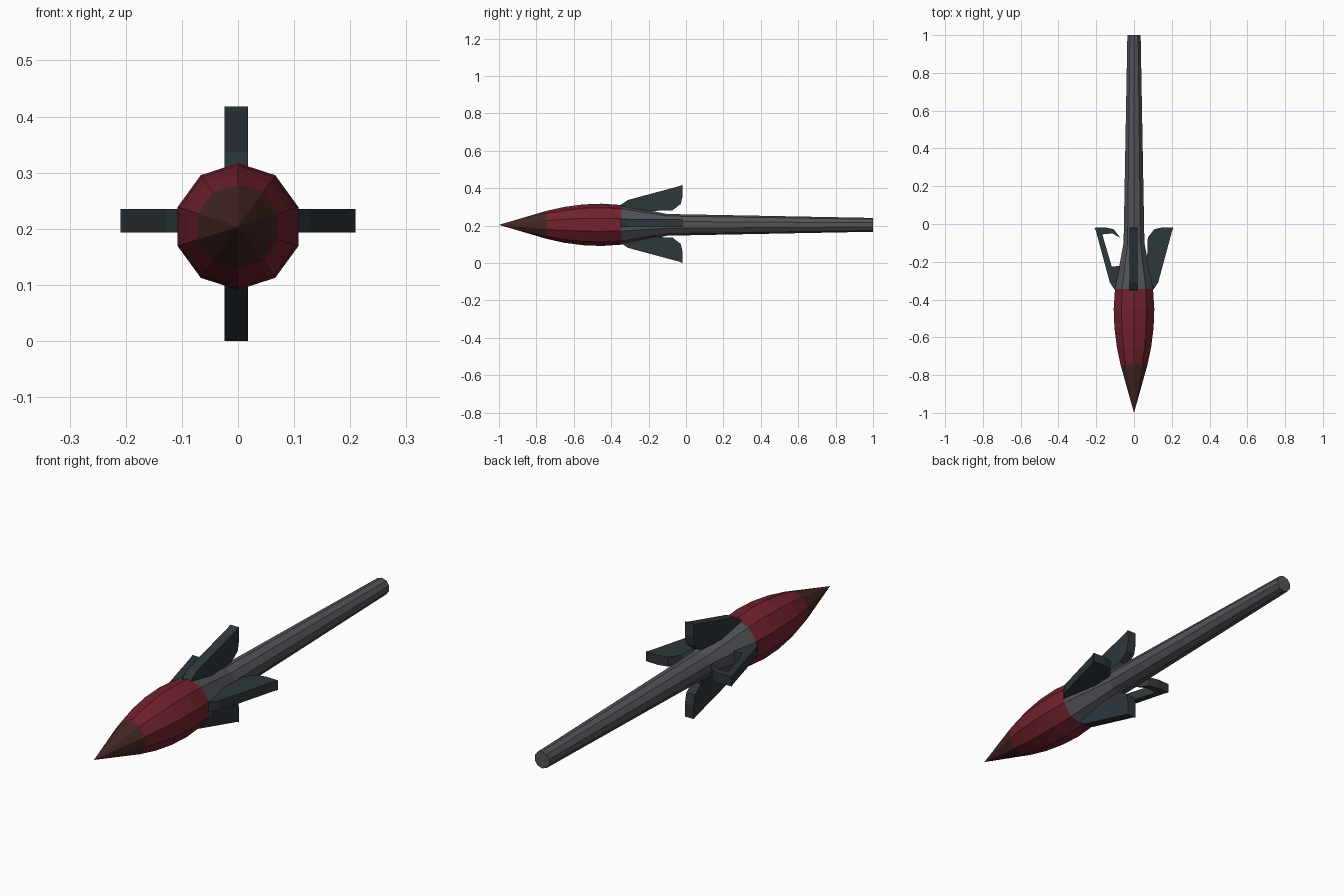
import bpy, bmesh, math
from mathutils import Vector

if "Cube" in bpy.data.objects:
    bpy.data.objects.remove(bpy.data.objects["Cube"])

AXIS_Z = 0.204   # height of the long axis
SIDES = 10


def material(name, rgb):
    m = bpy.data.materials.new(name)
    m.diffuse_color = (*rgb, 1)
    m.use_nodes = True
    m.node_tree.nodes["Principled BSDF"].inputs["Base Color"].default_value = m.diffuse_color
    return m


RED = material("dark red", (0.17, 0.016, 0.027))
BROWN = material("dark brown", (0.058, 0.020, 0.017))
GREY = material("steel grey", (0.085, 0.088, 0.10))
SLATE = material("dark slate", (0.027, 0.038, 0.046))


def finish(name, bm, mat):
    bmesh.ops.recalc_face_normals(bm, faces=bm.faces[:])
    me = bpy.data.meshes.new(name)
    bm.to_mesh(me)
    bm.free()
    me.materials.append(mat)
    ob = bpy.data.objects.new(name, me)
    bpy.context.collection.objects.link(ob)
    return ob


def lathe(name, profile, mat, cap_end=False):
    """Ten-sided rings along y; radius 0 makes a point."""
    bm = bmesh.new()
    rings = []
    for y, r in profile:
        n = SIDES if r > 0 else 1
        rings.append([bm.verts.new((r * math.sin(i * math.tau / SIDES), y,
                                    AXIS_Z + r * math.cos(i * math.tau / SIDES)))
                      for i in range(n)])
    for a, b in zip(rings, rings[1:]):
        for i in range(SIDES):
            j = (i + 1) % SIDES
            if len(a) == 1:
                bm.faces.new((a[0], b[i], b[j]))
            else:
                bm.faces.new((a[i], a[j], b[j], b[i]))
    if cap_end:
        bm.faces.new(rings[-1])
    return finish(name, bm, mat)


# Warhead: pointed nose, bulging body, tapering tail tube
lathe("nose_tip", [(-1.0, 0), (-0.745, 0.075)], BROWN)
lathe("warhead_body", [(-0.745, 0.075), (-0.65, 0.096), (-0.55, 0.109),
                       (-0.45, 0.113), (-0.345, 0.106)], RED)
lathe("tail_tube", [(-0.345, 0.106), (-0.10, 0.058), (1.0, 0.037)], GREY, True)

# Fin outline as (y, distance from axis): root, strut and hooked end
FIN = [(-0.36, 0.085), (-0.345, 0.105), (-0.31, 0.128), (-0.035, 0.202),
       (-0.02, 0.209), (-0.018, 0.15), (-0.028, 0.107), (-0.072, 0.073),
       (-0.05, 0.115), (-0.055, 0.168), (-0.225, 0.118), (-0.222, 0.068),
       (-0.345, 0.075)]
HALF = 0.021


def fin(name, out, side, centre):
    bm = bmesh.new()
    layers = [[bm.verts.new(centre + Vector((0, y, 0)) + out * r + side * s)
               for y, r in FIN] for s in (-HALF, HALF)]
    n = len(FIN)
    for i in range(n):
        j = (i + 1) % n
        bm.faces.new((layers[0][i], layers[0][j], layers[1][j], layers[1][i]))
    caps = [bm.faces.new(layer) for layer in layers]
    bmesh.ops.triangulate(bm, faces=caps)
    finish(name, bm, SLATE)


X, Z = Vector((1, 0, 0)), Vector((0, 0, 1))
for label, out, side, centre in (
        ("top_fin", Z, X, Vector((-0.003, 0, 0.209))),
        ("bottom_fin", -Z, X, Vector((-0.003, 0, 0.209))),
        ("right_fin", X, Z, Vector((0, 0, 0.214))),
        ("left_fin", -X, Z, Vector((0, 0, 0.214)))):
    fin(label, out, side, centre)
